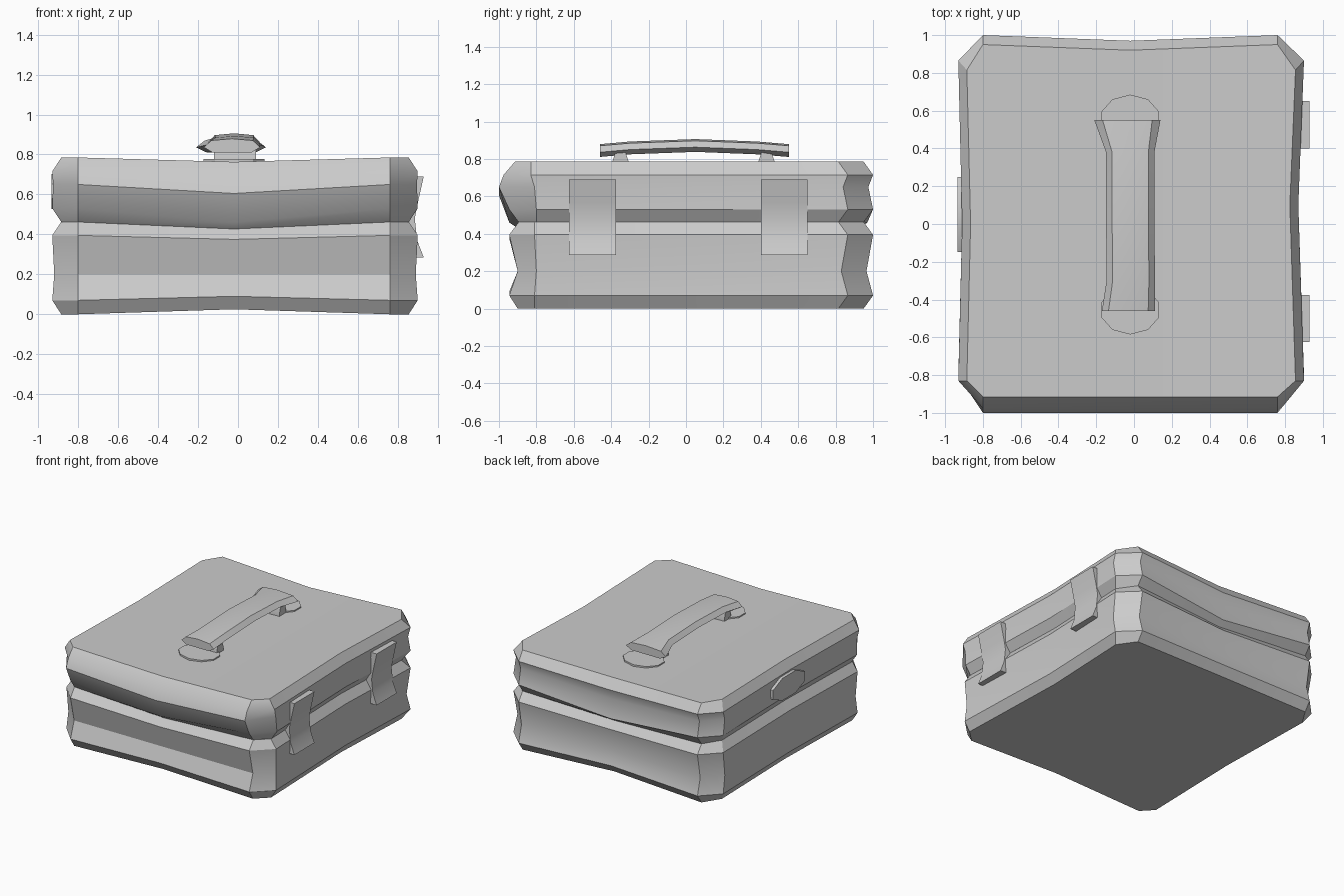
import bpy, bmesh, math

if "Cube" in bpy.data.objects:
    bpy.data.objects.remove(bpy.data.objects["Cube"])

def finish(name, bm, angle=30):
    bmesh.ops.recalc_face_normals(bm, faces=bm.faces[:])
    me = bpy.data.meshes.new(name)
    bm.to_mesh(me)
    bm.free()
    ob = bpy.data.objects.new(name, me)
    bpy.context.collection.objects.link(ob)
    bpy.ops.object.select_all(action='DESELECT')
    ob.select_set(True)
    bpy.context.view_layer.objects.active = ob
    if angle:
        bpy.ops.object.shade_smooth_by_angle(angle=math.radians(angle))
    return ob

def loft(name, rings, split_cap=False, angle=30):
    """Skin closed rings of equal length and cap both ends."""
    bm = bmesh.new()
    rows = [[bm.verts.new(p) for p in r] for r in rings]
    n = len(rows[0])
    for a, b in zip(rows, rows[1:]):
        for i in range(n):
            j = (i + 1) % n
            bm.faces.new((a[i], a[j], b[j], b[i]))
    for r in (rows[0], rows[-1]):
        if split_cap:
            h = n // 2
            bm.faces.new(r[:h + 1])
            bm.faces.new(r[h:] + r[:1])
        else:
            bm.faces.new(r)
    return finish(name, bm, angle)

def shell_ring(z, dz, inset, yf, yb, ys):
    """Chamfered rectangle with pinched side middles and a sagging centre line."""
    xl, xr, c = -0.93 + inset, 0.90 - inset, -0.02
    return [(c, yf, z + dz), (0.76, yf, z), (xr, ys, z), (xr - 0.03, 0.1, z),
            (xr, yb - 0.135, z), (0.76, yb, z), (c, yb - 0.03, z + dz),
            (-0.80, yb, z), (xl, yb - 0.135, z), (xl + 0.02, 0.0, z),
            (xl, ys, z), (-0.80, yf, z)]

# Bottom half of the case: z, sag, inset, front y, back y, side corner y
base = [(0.0, 0.025, 0.045, -0.90, 0.95, -0.81), (0.07, 0.02, 0, -0.945, 1.0, -0.81),
        (0.20, 0.0, 0.01, -0.90, 0.965, -0.80), (0.395, -0.02, 0, -0.945, 1.0, -0.81),
        (0.462, -0.035, 0.045, -0.895, 0.95, -0.81)]
loft("case_base", [shell_ring(*r) for r in base], True)

# Lid
lid = [(0.462, -0.035, 0.045, -0.895, 0.95, -0.80), (0.53, -0.07, 0, -0.945, 1.0, -0.80),
       (0.65, -0.045, 0.004, -1.0, 0.975, -0.81), (0.715, -0.03, 0, -0.975, 1.0, -0.83),
       (0.785, -0.022, 0.045, -0.915, 0.95, -0.83)]
loft("case_lid", [shell_ring(*r) for r in lid], True)

# Arched handle grip: y, centre x, half width, centre z
section = [(-1, -0.2), (-0.75, 0.75), (0, 1), (0.75, 0.75), (1, -0.2), (0.7, -0.9), (-0.7, -0.9)]
stations = [(-0.46, -0.03, 0.14, 0.843), (-0.30, -0.017, 0.128, 0.857), (0.05, -0.02, 0.128, 0.870),
            (0.38, -0.02, 0.128, 0.857), (0.55, -0.035, 0.175, 0.843)]
loft("handle_grip", [[(cx + u * w, y, cz + v * 0.036) for u, v in section]
                     for y, cx, w, cz in stations])

# Handle pads and posts
for side, yp, yq in (("front", -0.455, -0.35), ("back", 0.555, 0.43)):
    ring = [(-0.02 + 0.16 * math.cos(a), yp + 0.13 * math.sin(a))
            for a in (math.pi * (i + 0.5) / 5 for i in range(10))]
    loft(side + "_handle_pad", [[(x, y, z) for x, y in ring] for z in (0.74, 0.777)])
    loft(side + "_handle_post", [[(-0.015 + sx * 0.105, yq + sy * w, z)
         for sx, sy in ((-1, -1), (1, -1), (1, 1), (-1, 1))]
         for z, w in ((0.75, 0.042), (0.79, 0.042), (0.84, 0.025))])

# Waisted hinge plates on the right side
profile = [(0.86, 0.69), (0.93, 0.69), (0.902, 0.565), (0.885, 0.48), (0.897, 0.37),
           (0.93, 0.285), (0.86, 0.285), (0.84, 0.46)]
for side, y0 in (("front", -0.625), ("back", 0.40)):
    loft(side + "_hinge", [[(x, y, z) for x, z in profile] for y in (y0, y0 + 0.25)])

# Octagonal clasp on the left side of the lid
octo = [math.pi * (i + 0.5) / 4 for i in range(8)]
loft("clasp", [[(x, 0.05 + 0.215 * math.cos(a), 0.615 + 0.095 * math.sin(a)) for a in octo]
               for x in (-0.88, -0.935)])
